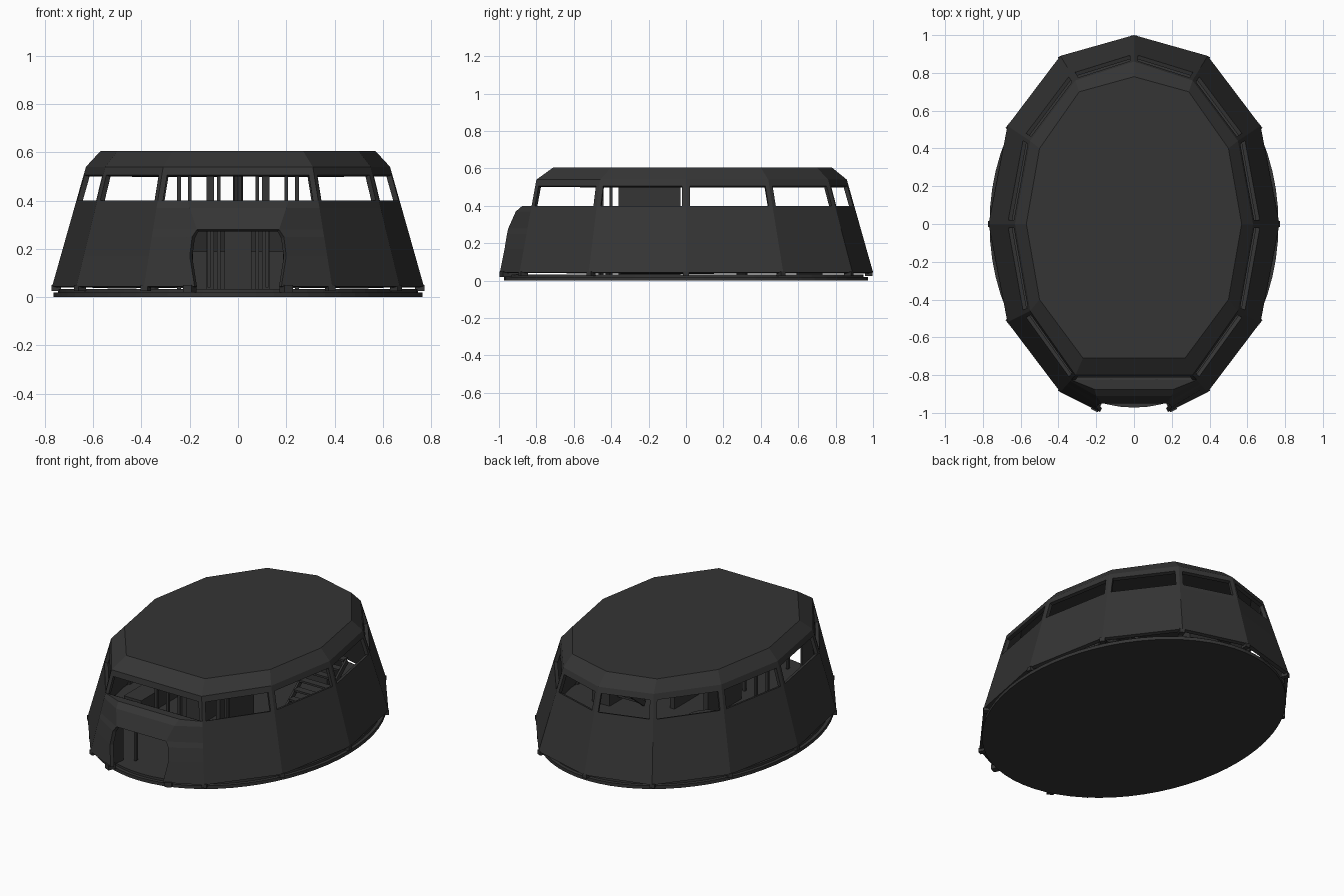
import bpy, bmesh, math
from mathutils import Vector

cube = bpy.data.objects.get("Cube")
if cube:
    bpy.data.objects.remove(cube, do_unlink=True)


def material(name, value):
    m = bpy.data.materials.new(name)
    m.use_nodes = True
    colour = (value, value, value, 1)
    m.diffuse_color = colour
    m.node_tree.nodes["Principled BSDF"].inputs["Base Color"].default_value = colour
    return m


GREY = material("charcoal grey", 0.035)


def finish(name, bm):
    mesh = bpy.data.meshes.new(name)
    bm.to_mesh(mesh)
    bm.free()
    ob = bpy.data.objects.new(name, mesh)
    ob.data.materials.append(GREY)
    bpy.context.collection.objects.link(ob)
    return ob


def box(name, centre, size, turn=0.0, tilt=0.0):
    bm = bmesh.new()
    bmesh.ops.create_cube(bm, size=1)
    bmesh.ops.scale(bm, vec=size, verts=bm.verts)
    ob = finish(name, bm)
    ob.location = centre
    ob.rotation_euler = (tilt, 0, turn)
    return ob


def disc(name, radii, z0, z1, sides, centre=(0, 0)):
    bm = bmesh.new()
    bmesh.ops.create_cone(bm, cap_ends=True, segments=sides, radius1=1, radius2=1, depth=1)
    bmesh.ops.scale(bm, vec=(radii[0], radii[1], z1 - z0), verts=bm.verts)
    ob = finish(name, bm)
    ob.location = (centre[0], centre[1], (z0 + z1) / 2)
    return ob


# Corner outlines, one half from front to back
FOOT = [(.39, -.89), (.67, -.52), (.77, 0), (.67, .52), (.39, .89), (0, 1)]
EAVE = [(.31, -.80), (.55, -.46), (.63, 0), (.55, .44), (.31, .76), (0, .86)]
ROOF = [(.27, -.71), (.5, -.4), (.57, 0), (.5, .4), (.29, .7), (0, .78)]
Z_FOOT, Z_SILL, Z_HEAD, Z_EAVE, Z_ROOF = .045, .40, .505, .54, .605


def mirrored(half, z):
    right = [Vector((x, y, z)) for x, y in half]
    left = [Vector((-x, y, z)) for x, y in reversed(half) if x > 0]
    return right + left


def wall_ring(z, bow=None):
    t = (z - Z_FOOT) / (Z_EAVE - Z_FOOT)
    half = [(a + (c - a) * t, b + (d - b) * t) for (a, b), (c, d) in zip(FOOT, EAVE)]
    ring = mirrored(half, z)
    if bow:
        ring = [Vector((bow[0], bow[1], z))] + ring + [Vector((-bow[0], bow[1], z))]
    return ring


# Hull shell: bowed lower wall, window posts, header and chamfered roof
bm = bmesh.new()


def face(*points):
    bm.faces.new([bm.verts.new(p) for p in points])


def loft(low, high, skip_last=False):
    n = len(low)
    for i in range(n - 1 if skip_last else n):
        j = (i + 1) % n
        face(low[i], low[j], high[j], high[i])


BOW = [(Z_FOOT, (.18, -.995)), (.17, (.2, -.97)), (.25, (.19, -.957)),
       (.28, (.17, -.95)), (.37, (.2, -.91)), (Z_SILL, (.21, -.875))]
lower = [wall_ring(z, p) for z, p in BOW]
for k in range(len(lower) - 1):
    loft(lower[k], lower[k + 1], skip_last=k < 3)

sill, head, eave = wall_ring(Z_SILL), wall_ring(Z_HEAD), wall_ring(Z_EAVE)
bow_top = lower[-1]
face(bow_top[-1], bow_top[0], sill[0], sill[-1])
face(bow_top[0], bow_top[1], sill[0])
face(bow_top[-2], bow_top[-1], sill[-1])
POST = .022
for i in range(len(sill)):
    j = (i + 1) % len(sill)
    a = POST * (sill[j] - sill[i]).normalized()
    b = POST * (head[j] - head[i]).normalized()
    face(sill[i], sill[i] + a, head[i] + b, head[i])
    face(sill[j] - a, sill[j], head[j], head[j] - b)
loft(head, eave)
top = mirrored(ROOF, Z_ROOF)
loft(eave, top)
face(*top)
bmesh.ops.remove_doubles(bm, verts=bm.verts, dist=.0005)
hull = finish("hull_shell", bm)
solid = hull.modifiers.new("thickness", "SOLIDIFY")
solid.thickness = .022
solid.offset = -1

# Oval base and floor
disc("base_plate", (.765, .972), 0, .02, 64)
disc("floor", (.745, .95), .02, .034, 64)

# Feet under each hull corner
for p in wall_ring(Z_FOOT):
    turn = math.atan2(p.y, p.x)
    box("corner_foot", (p.x * .978, p.y * .978, .037), (.04, .03, .025), turn)

# Door jambs and threshold
for s in (-1, 1):
    box("front_foot", (s * .2, -.965, .035), (.04, .05, .03), s * .45)
    box("door_jamb", (s * .2, -.90, .14), (.015, .09, .22), s * .15)

# Interior posts and partitions
for s in (-1, 1):
    for x, y in ((.245, -.45), (.2, -.4), (.08, -.46)):
        box("interior_post", (s * x, y, .31), (.016, .016, .56))
    box("partition", (s * .115, -.195, .31), (.03, .33, .56))
    box("side_bench", (s * .48, -.1, .09), (.12, .5, .11))
    box("sill_post", (s * .12, -.83, .22), (.012, .02, .36))
box("entry_panel", (0, -.42, .2), (.11, .02, .34))

# Stairs on the left side towards the back
for k in range(8):
    box("stair_tread", (.36, .05 + .05 * k, .07 + .04 * k), (.2, .045, .012))
for x in (.255, .465):
    box("stair_stringer", (x, .225, .2), (.012, .46, .03), tilt=math.atan2(.04, .05))

# Round table on the right side
disc("table_top", (.13, .13), .2, .22, 20, (-.36, .3))
disc("table_stem", (.03, .03), .03, .2, 12, (-.36, .3))

# Rear console
box("rear_console", (0, .66, .11), (.4, .14, .16))
